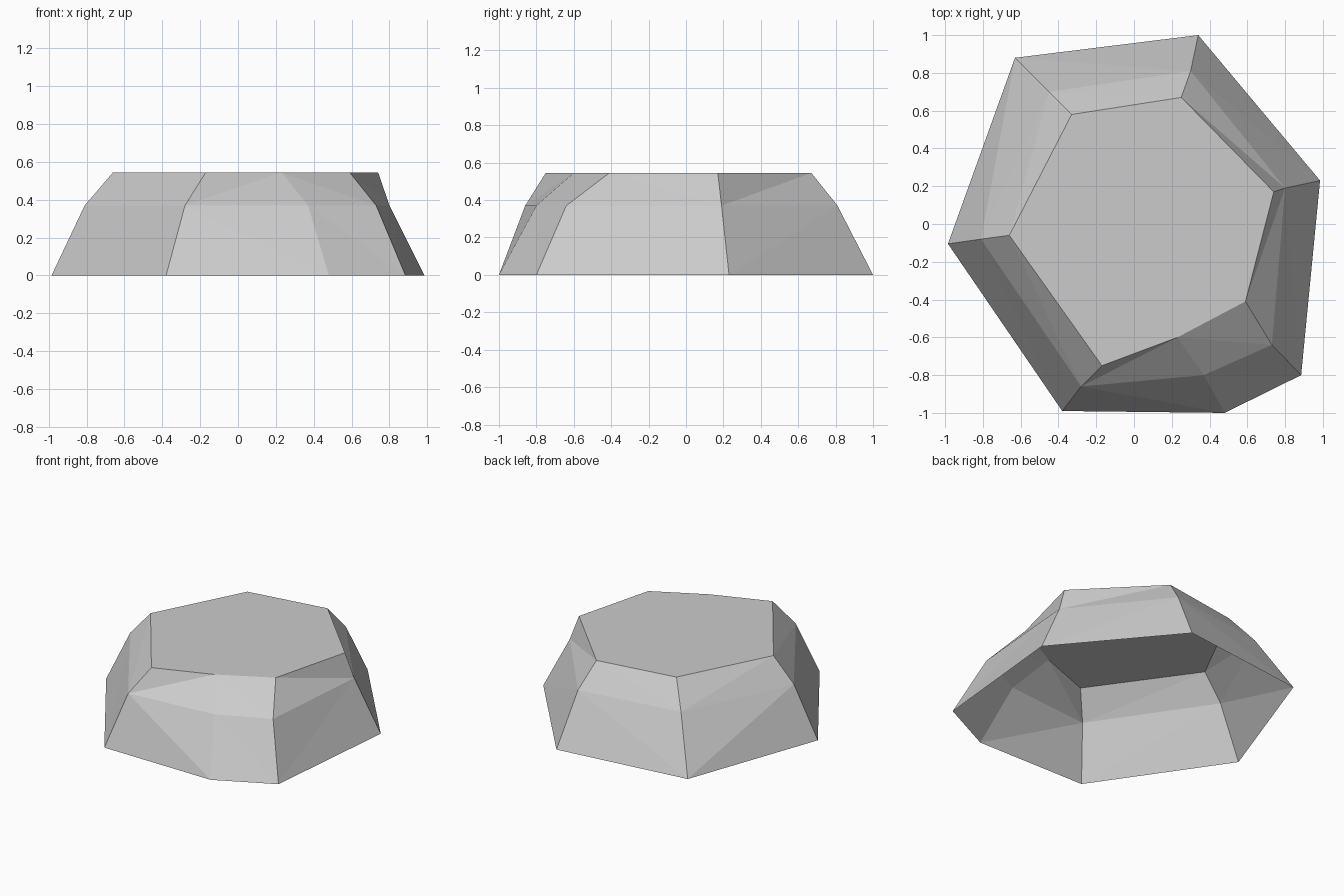
import bpy, bmesh

if "Cube" in bpy.data.objects:
    bpy.data.objects.remove(bpy.data.objects["Cube"])

# Seven-sided outlines from the ground up: (height, corners clockwise from the back)
RINGS = [
    (0.0, [(.34, 1.0), (.985, .23), (.885, -.80), (.48, -1.0),
           (-.38, -.99), (-.985, -.105), (-.63, .88)]),
    (0.37, [(.30, .81), (.80, .19), (.73, -.64), (.37, -.80),
            (-.28, -.86), (-.81, -.08), (-.45, .70)]),
    (0.545, [(.25, .67), (.74, .17), (.59, -.41), (.23, -.60),
             (-.17, -.75), (-.66, -.06), (-.33, .58)]),
]
# Sides of each band whose facet crease runs from the next lower corner up to
# this upper corner; the other sides crease the opposite way
CREASE_BACK = [{0, 1, 5}, {0, 3, 5}]

grey = bpy.data.materials.new("stone grey")
grey.diffuse_color = (0.6, 0.6, 0.6, 1)
grey.use_nodes = True
grey.node_tree.nodes["Principled BSDF"].inputs["Base Color"].default_value = grey.diffuse_color

bm = bmesh.new()
rings = [[bm.verts.new((x, y, z)) for x, y in pts] for z, pts in RINGS]

# Sloping side bands, split into flat facets
for band, (low, high) in enumerate(zip(rings, rings[1:])):
    for i in range(7):
        j = (i + 1) % 7
        a, b, c, d = low[i], low[j], high[j], high[i]
        if i in CREASE_BACK[band]:
            tris = (a, b, d), (b, c, d)
        elif band == 0 and i == 3:
            # front crease climbs toward the left corner
            tris = (a, b, c), (a, c, d)
        else:
            tris = (a, b, c), (a, c, d)
        for t in tris:
            bm.faces.new(t)

# Flat top; the underside stays open
bm.faces.new(rings[-1])
bmesh.ops.recalc_face_normals(bm, faces=bm.faces)
bm.faces.ensure_lookup_table()
if bm.faces[-1].normal.z < 0:
    bmesh.ops.reverse_faces(bm, faces=bm.faces)

mesh = bpy.data.meshes.new("rock")
bm.to_mesh(mesh)
bm.free()
mesh.materials.append(grey)
rock = bpy.data.objects.new("rock", mesh)
bpy.context.collection.objects.link(rock)
